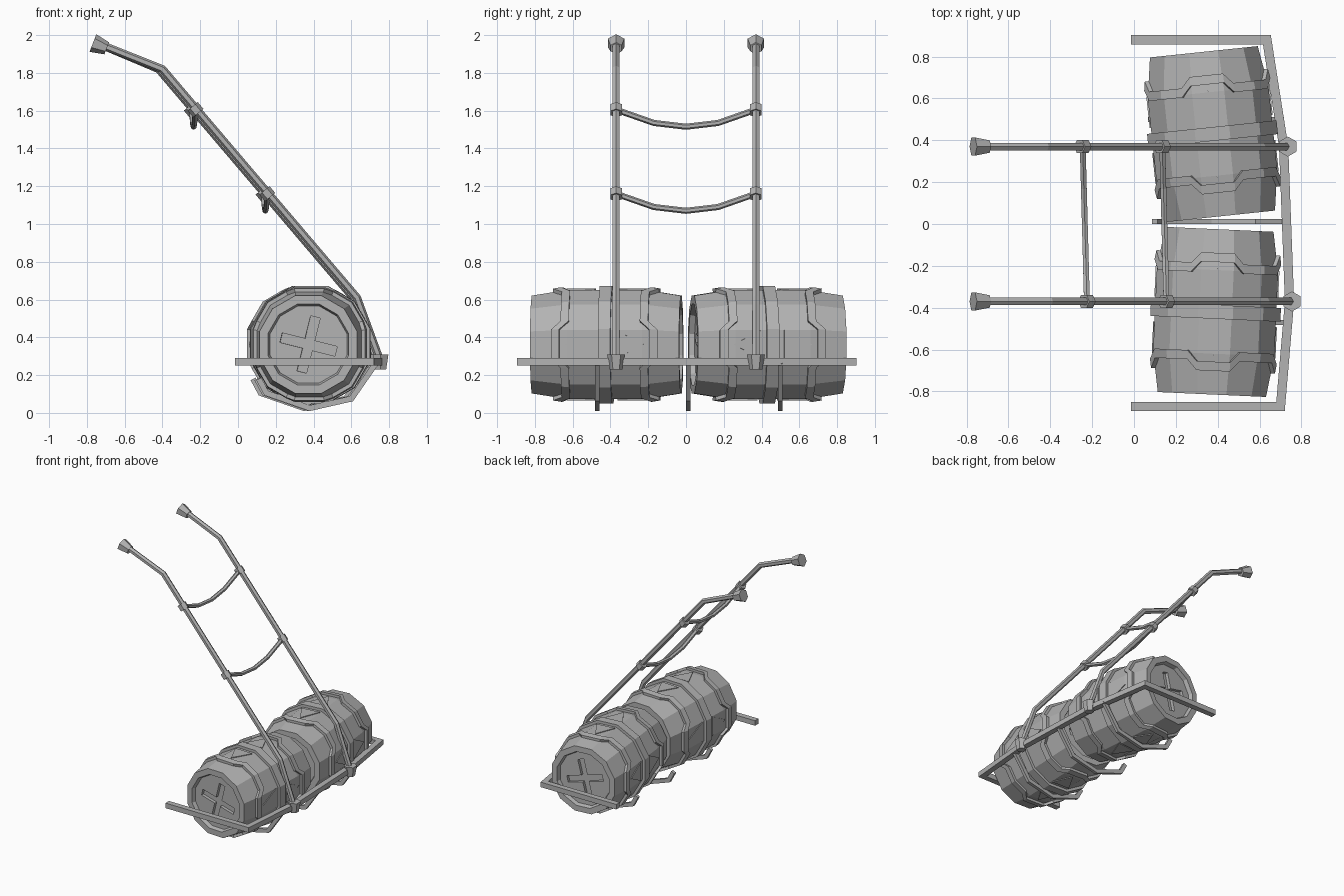
import bpy, bmesh, math
from mathutils import Vector, Matrix

if "Cube" in bpy.data.objects:
    bpy.data.objects.remove(bpy.data.objects["Cube"], do_unlink=True)

GREY = (0.45, 0.45, 0.45, 1)
mat = bpy.data.materials.new("plain grey")
mat.use_nodes = True
mat.diffuse_color = GREY
mat.node_tree.nodes["Principled BSDF"].inputs["Base Color"].default_value = GREY


def finish(name, bm, matrix=Matrix()):
    bmesh.ops.recalc_face_normals(bm, faces=bm.faces)
    mesh = bpy.data.meshes.new(name)
    bm.to_mesh(mesh)
    bm.free()
    mesh.materials.append(mat)
    ob = bpy.data.objects.new(name, mesh)
    ob.matrix_world = matrix
    bpy.context.scene.collection.objects.link(ob)
    return ob


def loft(bm, rings, closed=False):
    """Skin a list of point rings; open lofts get end caps."""
    vs = [[bm.verts.new(p) for p in ring] for ring in rings]
    n = len(vs[0])
    pairs = list(zip(vs, vs[1:])) + ([(vs[-1], vs[0])] if closed else [])
    for a, b in pairs:
        for i in range(n):
            j = (i + 1) % n
            bm.faces.new((a[i], a[j], b[j], b[i]))
    if not closed:
        bm.faces.new(vs[0])
        bm.faces.new(vs[-1])


def sweep(name, path, normal, section):
    """Sweep a section (side, normal) along a planar path with mitred bends."""
    pts = [Vector(p) for p in path]
    nrm = Vector(normal)
    rings = []
    for i, p in enumerate(pts):
        t0 = (p - pts[i - 1]).normalized() if i else None
        t1 = (pts[i + 1] - p).normalized() if i < len(pts) - 1 else None
        t = ((t0 or t1) + (t1 or t0)).normalized()
        side = t.cross(nrm).normalized() / t.dot(t0 or t1)
        rings.append([p + side * a + nrm * b for a, b in section])
    bm = bmesh.new()
    loft(bm, rings)
    return finish(name, bm)


def ngon(r, n=6):
    return [(r * math.cos(math.tau * k / n), r * math.sin(math.tau * k / n)) for k in range(n)]


def rect(w, h):
    return [(-w / 2, -h / 2), (w / 2, -h / 2), (w / 2, h / 2), (-w / 2, h / 2)]


def cone(name, a, b, r1, r2, sides=6):
    a, b = Vector(a), Vector(b)
    bm = bmesh.new()
    bmesh.ops.create_cone(bm, cap_ends=True, segments=sides, radius1=r1, radius2=r2, depth=(b - a).length)
    rot = (b - a).to_track_quat('Z', 'Y').to_matrix().to_4x4()
    return finish(name, bm, Matrix.Translation((a + b) / 2) @ rot)


# ---- barrels ----
SIDES = 12
STEP = math.tau / SIDES
HALF, FLAT, R_END, R_MID = 0.395, 0.2, 0.268, 0.3


def body_radius(y):
    t = max(0, (abs(y) - FLAT) / (HALF - FLAT))
    return R_MID + (R_END - R_MID) * t


def polar(ang, r, y):
    return (r * math.cos(ang), y, r * math.sin(ang))


def facet_radius(ang, y):
    off = (ang + STEP / 2) % STEP - STEP / 2
    return body_radius(y) * math.cos(STEP / 2) / math.cos(off)


def ring(r, y):
    return [polar((k + 0.5) * STEP, r, y) for k in range(SIDES)]


def barrel(label, place):
    # staved body with a sunken lid at each end
    prof = [(-HALF + 0.03, 0.212), (-HALF, 0.222), (-HALF, R_END), (-FLAT, R_MID)]
    prof += [(-y, r) for y, r in reversed(prof)]
    bm = bmesh.new()
    loft(bm, [ring(r, y) for y, r in prof])
    body = finish(label + "_body", bm, place)

    # cross-shaped slots cut into both lids
    bm = bmesh.new()
    arm, w = 0.15, 0.026
    quarter = [(w, w), (w, arm), (-w, arm)]
    outline = []
    for k in range(4):
        c, s = round(math.cos(k * math.pi / 2)), round(math.sin(k * math.pi / 2))
        outline += [(x * c - z * s, x * s + z * c) for x, z in quarter]
    tilt = Matrix.Rotation(math.radians(14), 4, 'Y')
    for s in (-1, 1):
        loft(bm, [[tilt @ Vector((x, s * y, z)) for x, z in outline]
                  for y in (HALF - 0.055, HALF + 0.02)])
    cutter = finish("slot_cutter", bm, place)
    cutter.hide_render = True
    mod = body.modifiers.new("slots", 'BOOLEAN')
    mod.operation, mod.solver, mod.object = 'DIFFERENCE', 'EXACT', cutter
    bpy.context.view_layer.objects.active = body
    bpy.ops.object.modifier_apply(modifier=mod.name)
    bpy.data.objects.remove(cutter, do_unlink=True)

    # plain hoop round the middle
    bm = bmesh.new()
    loft(bm, [[polar((k + 0.5) * STEP, r, y) for y, r in
               ((-0.033, 0.28), (-0.033, 0.322), (0.033, 0.322), (0.033, 0.28))]
              for k in range(SIDES)], True)
    finish(label + "_middle_hoop", bm, place)

    # stepped hoops that jog outward round the four arrow plates
    for s, side in ((-1, "front"), (1, "back")):
        bm = bmesh.new()
        rings = []
        for quad in range(4):
            for deg, y in ((-45, 0.21), (-24, 0.21), (-15, 0.26), (15, 0.26), (24, 0.21)):
                ang = math.radians(quad * 90 + deg)
                rings.append([polar(ang, facet_radius(ang, y + dy) + h, s * (y + dy))
                              for dy, h in ((-0.022, -0.015), (-0.022, 0.02), (0.022, 0.02), (0.022, -0.015))])
        loft(bm, rings, True)
        finish(label + "_stepped_hoop_" + side, bm, place)

    # thin arrow plates on the four main staves
    bm = bmesh.new()
    apo = R_MID * math.cos(STEP / 2)
    for quad in range(4):
        turn = Matrix.Rotation(quad * math.pi / 2, 4, 'Y')
        for s in (-1, 1):
            loft(bm, [[turn @ Vector((apo + d, s * y, z)) for y, z in
                       ((0.06, -0.077), (0.06, 0.077), (0.21, 0))] for d in (-0.003, 0.006)])
    finish(label + "_arrow_plates", bm, place)


for label, x, y, turn in (("front_barrel", 0.39, -0.42, -2.6), ("back_barrel", 0.375, 0.43, 6)):
    barrel(label, Matrix.Translation((x, y, 0.362)) @ Matrix.Rotation(math.radians(turn), 4, 'Z'))

# ---- handles: bent poles with flared grips and joint knobs ----
RUNGS = ((-0.235, 1.605), (0.145, 1.16))
for label, y, dx in (("front", -0.37, 0.01), ("back", 0.37, -0.01)):
    path = [(-0.74, y, 1.955), (-0.41 + dx, y, 1.82), (0.62 + dx, y, 0.61), (0.745 + dx, y, 0.27)]
    sweep(label + "_pole", path, (0, 1, 0), ngon(0.021))
    cone(label + "_grip", (-0.768, y, 1.958), (-0.695, y, 1.93), 0.05, 0.034)
    for i, (x, z) in enumerate(RUNGS):
        d = Vector((0.015, 0, -0.018))
        c = Vector((x + dx, y, z))
        cone(f"{label}_rung_knob_{i + 1}", c - d, c + d, 0.035, 0.035)
    c = Vector((0.745 + dx, y, 0.27))
    cone(label + "_foot_knob", c - Vector((0, 0, 0.04)), c + Vector((0, 0, 0.04)), 0.034, 0.048)

# sagging rungs
for i, (x, z) in enumerate(RUNGS):
    path = [(x - 0.027 * y, y, z - sag) for y, sag in
            ((-0.37, 0), (-0.17, 0.07), (0, 0.09), (0.17, 0.07), (0.37, 0))]
    sweep(f"rung_{i + 1}", path, (1, 0, 0), ngon(0.016))

# ---- flat frame bar round three sides ----
frame = [(-0.015, -0.872), (0.7, -0.872), (0.743, -0.37), (0.715, 0.37), (0.635, 0.88), (-0.015, 0.88)]
sweep("frame_bar", [(x, y, 0.27) for x, y in frame], (0, 0, 1), rect(0.044, 0.04))

# cradle straps under the barrels
for label, y, dx in (("front", -0.47, 0.01), ("middle", 0.012, 0.0), ("back", 0.5, -0.02)):
    path = [(0.725, 0.27), (0.59, 0.075), (0.37, 0.025), (0.14, 0.105), (0.1, 0.18)]
    sweep(label + "_cradle_strap", [(x + dx, y, z) for x, z in path], (0, 1, 0), rect(0.03, 0.024))
